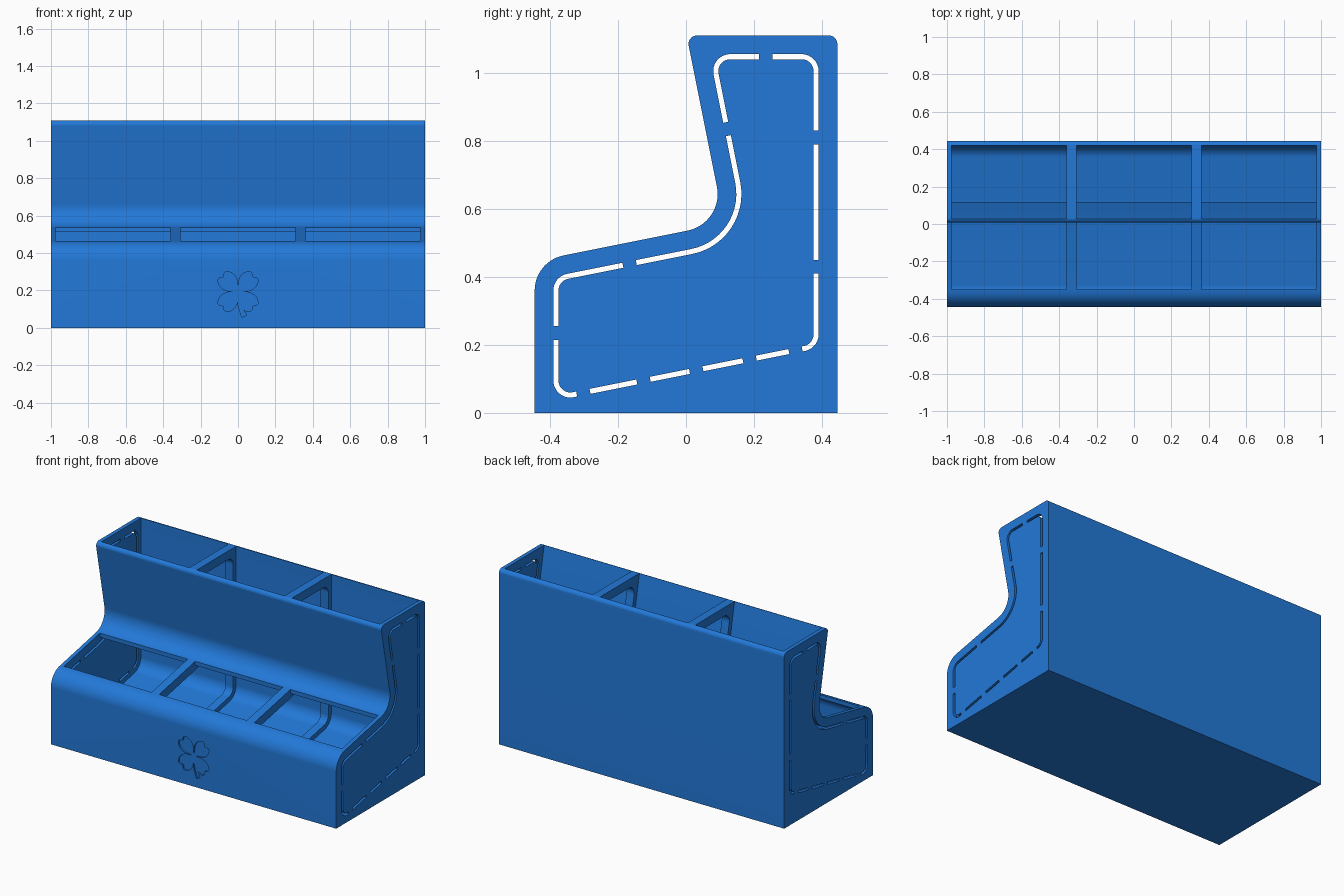
import bpy, bmesh, math
from mathutils import Vector

if "Cube" in bpy.data.objects:
    bpy.data.objects.remove(bpy.data.objects["Cube"])


def rounded(corners, d=0.0, n=14):
    """Offset a counter-clockwise (y, z, radius) outline inward by d and round its corners."""
    pts = [Vector(c[:2]) for c in corners]
    out = []
    for i, (y, z, r) in enumerate(corners):
        p = pts[i]
        e1 = (p - pts[i - 1]).normalized()
        e2 = (pts[(i + 1) % len(pts)] - p).normalized()
        n1, n2 = Vector((-e1.y, e1.x)), Vector((-e2.y, e2.x))
        m = (n1 + n2) / (1 + n1.dot(n2))
        s = 1 if e1.x * e2.y - e1.y * e2.x > 0 else -1
        q = p + m * d
        r = r - s * d if r else 0
        if r <= 0:
            out.append(q)
            continue
        c = q + m * s * r
        for k in range(n + 1):
            t = k / n
            total = s * math.acos(max(-1, min(1, n1.dot(n2))))
            a = total * t
            v = Vector((n1.x * math.cos(a) - n1.y * math.sin(a),
                        n1.x * math.sin(a) + n1.y * math.cos(a)))
            out.append(c - v * s * r)
    return out


def prism(name, loops, spans, axis='X'):
    """Extrude each outline over each span, along x (outline y,z) or y (outline x,z)."""
    bm = bmesh.new()
    for loop in loops:
        for a, b in spans:
            def at(p, t):
                return (t, p[0], p[1]) if axis == 'X' else (p[0], t, p[1])
            lo = [bm.verts.new(at(p, a)) for p in loop]
            hi = [bm.verts.new(at(p, b)) for p in loop]
            bm.faces.new(lo[::-1])
            bm.faces.new(hi)
            for i in range(len(lo)):
                j = (i + 1) % len(lo)
                bm.faces.new((lo[i], lo[j], hi[j], hi[i]))
    bmesh.ops.recalc_face_normals(bm, faces=bm.faces)
    me = bpy.data.meshes.new(name)
    bm.to_mesh(me)
    bm.free()
    ob = bpy.data.objects.new(name, me)
    bpy.context.collection.objects.link(ob)
    return ob


def cut(target, cutter):
    """Subtract cutter from target, then delete it."""
    cutter.hide_render = True
    mod = target.modifiers.new("cut", 'BOOLEAN')
    mod.operation, mod.solver, mod.object = 'DIFFERENCE', 'EXACT', cutter
    bpy.context.view_layer.objects.active = target
    bpy.ops.object.modifier_apply(modifier=mod.name)
    bpy.data.objects.remove(cutter)


# Outlines: outer body and the sloped-floor hopper inside it
step = [(0.1125, 0.5575, 0.11), (-0.445, 0.446, 0.105)]
body_outline = [(-0.445, 0, 0), (0.445, 0, 0), (0.445, 1.11, 0.025), (0.002, 1.11, 0.025)] + step


def hopper(top):
    return [(-0.445, -0.033, 0.105), (0.445, 0.145, 0.105), (0.445, top, 0.105),
            (0.224 - 0.2 * top, top, 0.105)] + step


# Solid body
body = prism("organizer_body", [rounded(body_outline)], [(-1, 1)])

# Three hopper bays, open at the top
bays = [(-0.975, -0.36), (-0.307, 0.307), (0.36, 0.975)]
cut(body, prism("bay_cutter", [rounded(hopper(1.4), 0.025)], bays))

# Front openings in the sloped step
cut(body, prism("opening_cutter",
                [[(-0.35, 0.36), (0.01, 0.43), (0.01, 0.62), (-0.35, 0.62)]], bays))

# Windows through the two dividers
cut(body, prism("window_cutter", [rounded(hopper(1.11), 0.055)],
                [(-0.40, -0.27), (0.27, 0.40)]))

# Dashed slots in both end walls: a ring broken by small bridges
ends = [(-1.05, -0.95), (0.95, 1.05)]
ring = prism("slot_cutter", [rounded(hopper(1.11), 0.055)], ends)
wide = [(-1.1, -0.9), (0.9, 1.1)]
cut(ring, prism("slot_core", [rounded(hopper(1.11), 0.07)], wide))
tilt = math.atan(0.2)
gaps = [(0.235, 1.053, 0), (0.382, 0.81, 0), (0.382, 0.43, 0), (-0.382, 0.235, 0),
        (-0.165, 0.434, tilt), (0.121, 0.835, tilt)]
gaps += [(y, 0.12 + 0.2 * y, tilt) for y in (-0.302, -0.125, 0.03, 0.187, 0.322)]
bridges = []
for y, z, a in gaps:
    c, s = math.cos(a) * 0.02, math.sin(a) * 0.02
    bridges.append([(y + u * c - v * s, z + u * s + v * c)
                    for u, v in ((-1, -1), (1, -1), (1, 1), (-1, 1))])
cut(ring, prism("bridge_cutter", bridges, wide))
cut(body, ring)

# Engraved four-leaf clover on the front, then its curved stem
leaves = []
for k in range(120):
    th = 2 * math.pi * k / 120
    phi = (th % (math.pi / 2)) - math.pi / 4
    r = 0.02 + 0.112 * max(0, math.cos(2 * phi)) ** 0.55 - 0.022 * math.exp(-(phi / 0.13) ** 2)
    leaves.append((r * math.cos(th), 0.194 + r * math.sin(th)))
cut(body, prism("clover_cutter", [leaves], [(-0.5, -0.435)], 'Y'))
left, right = [], []
for k in range(9):
    t = k / 8
    x, z, w = 0.034 * t * t, 0.19 - 0.13 * t, 0.004 + 0.008 * t
    left.append((x - w, z - 0.004 * t))
    right.append((x + w, z + 0.008 * t))
cut(body, prism("stem_cutter", [left + right[::-1]], [(-0.51, -0.435)], 'Y'))

# Material and shading
mat = bpy.data.materials.new("blue plastic")
mat.diffuse_color = (0.016, 0.19, 0.69, 1)
mat.use_nodes = True
mat.node_tree.nodes["Principled BSDF"].inputs["Base Color"].default_value = mat.diffuse_color
body.data.materials.clear()
body.data.materials.append(mat)
for p in body.data.polygons:
    p.material_index = 0
bpy.ops.object.select_all(action='DESELECT')
body.select_set(True)
bpy.context.view_layer.objects.active = body
bpy.ops.object.shade_smooth_by_angle(angle=math.radians(30))
